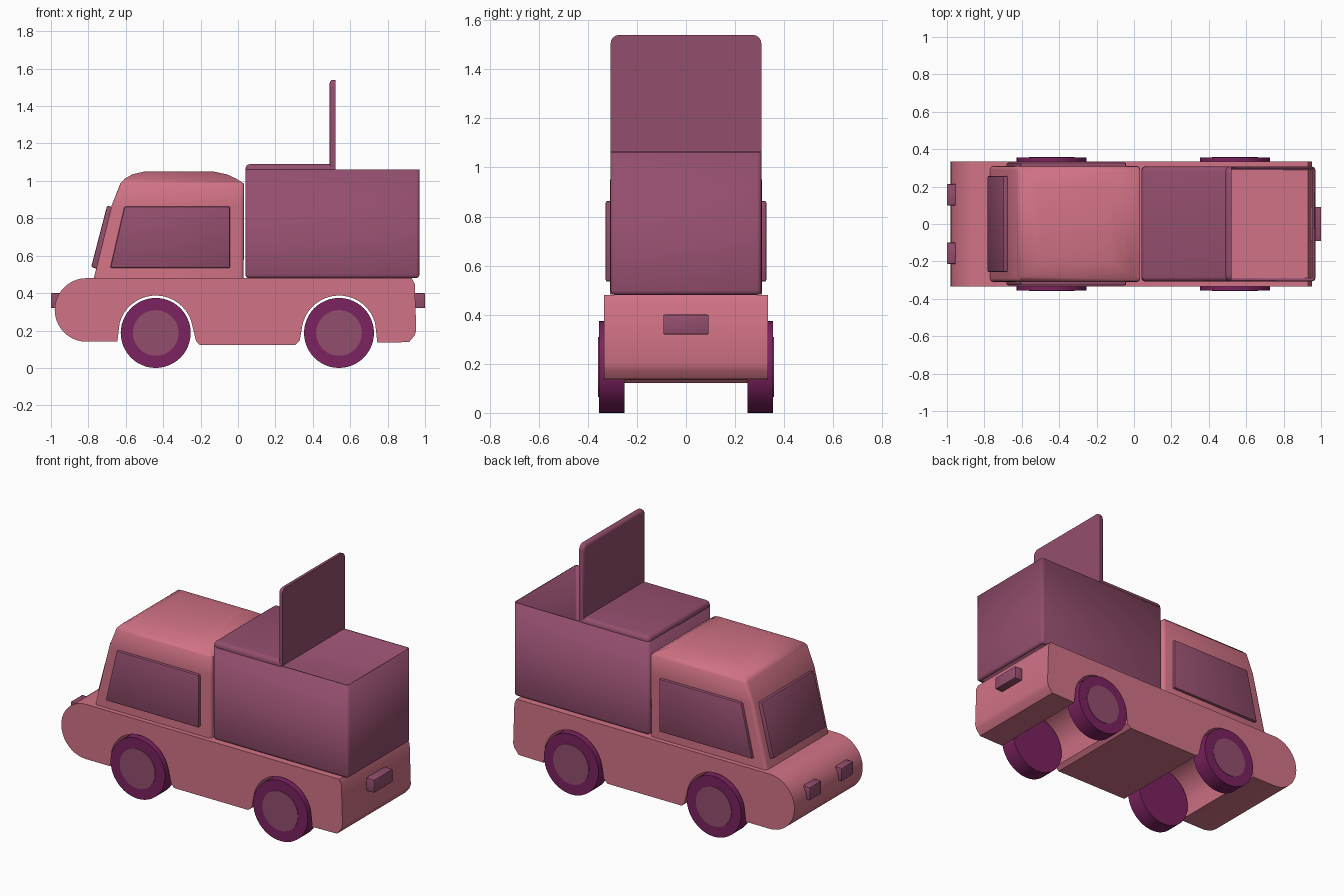
import bpy, bmesh, math
from mathutils import Matrix

if "Cube" in bpy.data.objects:
    bpy.data.objects.remove(bpy.data.objects["Cube"])


def material(name, rgb):
    m = bpy.data.materials.new(name)
    m.diffuse_color = (*rgb, 1)
    m.use_nodes = True
    m.node_tree.nodes["Principled BSDF"].inputs["Base Color"].default_value = m.diffuse_color
    return m


PINK = material("pink", (0.64, 0.17, 0.235))
PLUM = material("plum", (0.295, 0.076, 0.155))
PURPLE = material("deep purple", (0.2, 0.016, 0.115))


def finish(name, bm, mat, angle=35):
    bmesh.ops.recalc_face_normals(bm, faces=bm.faces[:])
    me = bpy.data.meshes.new(name)
    bm.to_mesh(me)
    bm.free()
    me.materials.append(mat)
    ob = bpy.data.objects.new(name, me)
    bpy.context.collection.objects.link(ob)
    bpy.ops.object.select_all(action='DESELECT')
    ob.select_set(True)
    bpy.context.view_layer.objects.active = ob
    bpy.ops.object.shade_smooth_by_angle(angle=math.radians(angle))
    return ob


def bevel(bm, edges, width, seg=3):
    bmesh.ops.bevel(bm, geom=edges, offset=width, segments=seg,
                    profile=0.5, affect='EDGES', clamp_overlap=True)


def prism(pts, y0, y1, width=0):
    """Extrude an xz outline along y."""
    bm = bmesh.new()
    f = bm.faces.new([bm.verts.new((x, y0, z)) for x, z in pts])
    r = bmesh.ops.extrude_face_region(bm, geom=[f])
    for v in r["geom"]:
        if isinstance(v, bmesh.types.BMVert):
            v.co.y = y1
    bmesh.ops.recalc_face_normals(bm, faces=bm.faces[:])
    if width:
        bevel(bm, bm.edges[:], width, 2)
    return bm


def block(x0, x1, y0, y1, z0, z1, width=0):
    return prism([(x0, z0), (x1, z0), (x1, z1), (x0, z1)], y0, y1, width)


def arc(cx, cz, rx, rz, a0, a1, n):
    out = []
    for i in range(n + 1):
        a = math.radians(a0 + (a1 - a0) * i / n)
        out.append((cx + rx * math.cos(a), cz + rz * math.sin(a)))
    return out


# Chassis with rounded nose and full-width wheel arches
FRONT, REAR, WZ = -0.44, 0.54, 0.187
outline = arc(-0.81, 0.31, 0.17, 0.17, 90, 270, 20)
outline += [(-0.645, 0.14)] + arc(FRONT, WZ, 0.2, 0.2, 165, 10, 18)
outline += [(-0.225, 0.145), (-0.205, 0.122), (0.305, 0.122), (0.33, 0.145)]
outline += arc(REAR, WZ, 0.2, 0.2, 170, 15, 18)
outline += [(0.745, 0.135), (0.915, 0.138), (0.945, 0.175), (0.953, 0.2),
            (0.945, 0.45), (0.93, 0.48)]
finish("chassis", prism(outline, -0.335, 0.335), PINK)

# Cab lofted through rectangular rings, narrowing to the roof
rings = [(0.482, -0.77, 0.03, 0.31), (0.87, -0.675, 0.033, 0.31),
         (0.985, -0.63, 0.033, 0.308), (1.012, -0.605, -0.01, 0.28),
         (1.035, -0.565, -0.06, 0.245), (1.05, -0.5, -0.13, 0.2)]
bm = bmesh.new()
loops = [[bm.verts.new(p) for p in ((a, -w, z), (b, -w, z), (b, w, z), (a, w, z))]
         for z, a, b, w in rings]
bm.faces.new(loops[0])
bm.faces.new(loops[-1])
for lo, hi in zip(loops, loops[1:]):
    for i in range(4):
        j = (i + 1) % 4
        bm.faces.new((lo[i], lo[j], hi[j], hi[i]))
bmesh.ops.recalc_face_normals(bm, faces=bm.faces[:])
uprights = [e for e in bm.edges if max(v.co.z for v in e.verts) < 1.0
            and abs(e.verts[0].co.z - e.verts[1].co.z) > 0.05]
bevel(bm, uprights, 0.02, 3)
finish("cab", bm, PINK, 50)

# Cab windows
side = [(-0.683, 0.535), (-0.042, 0.535), (-0.042, 0.863), (-0.607, 0.863)]
for s, label in ((-1, "right"), (1, "left")):
    finish("side_window_" + label, prism(side, s * 0.30, s * 0.328, 0.008), PLUM)
screen = [(-0.785, 0.54), (-0.74, 0.525), (-0.655, 0.855), (-0.70, 0.868)]
finish("windscreen", prism(screen, -0.257, 0.257, 0.008), PLUM)

# Open cargo box: thin walls, open above and standing on the chassis
bm = block(0.04, 0.97, -0.307, 0.307, 0.48, 1.06)
rim = [e for e in bm.edges if min(v.co.z for v in e.verts) < 1.0]
bevel(bm, rim, 0.018, 3)
bmesh.ops.recalc_face_normals(bm, faces=bm.faces[:])
bmesh.ops.delete(bm, geom=[f for f in bm.faces if abs(f.normal.z) > 0.99],
                 context='FACES')
box = finish("cargo_box", bm, PLUM)
walls = box.modifiers.new("walls", 'SOLIDIFY')
walls.thickness = 0.008
walls.offset = -1

# Fixed half of the lid, and the raised flap hinged on it
bm = block(0.04, 0.51, -0.307, 0.307, 1.055, 1.09)
top = [e for e in bm.edges if all(v.co.z > 1.08 for v in e.verts)
       and min(v.co.x for v in e.verts) < 0.1]
posts = [e for e in bm.edges if all(v.co.x < 0.1 for v in e.verts)
         and abs(e.verts[0].co.z - e.verts[1].co.z) > 0.01]
bevel(bm, top + posts, 0.026, 4)
finish("fixed_lid", bm, PLUM)

bm = block(0.49, 0.52, -0.307, 0.307, 1.062, 1.54)
corners = [e for e in bm.edges if all(v.co.z > 1.5 for v in e.verts)
           and abs(e.verts[0].co.x - e.verts[1].co.x) > 0.01]
bevel(bm, corners, 0.035, 4)
outer = [e for e in bm.edges if all(v.co.x < 0.495 for v in e.verts)]
bevel(bm, outer, 0.018, 3)
finish("raised_flap", bm, PLUM)

# Head lamps and rear lamp
for s, label in ((-1, "right"), (1, "left")):
    finish("head_lamp_" + label,
           block(-1.0, -0.95, s * 0.1, s * 0.213, 0.32, 0.40, 0.004), PLUM)
finish("rear_lamp", block(0.93, 1.0, -0.092, 0.092, 0.32, 0.40, 0.004), PLUM)


# Wheels: purple tyres with plum hub discs
def cylinder(name, x, y0, y1, r, mat):
    bm = bmesh.new()
    place = Matrix.Translation((x, (y0 + y1) / 2, WZ)) @ Matrix.Rotation(math.pi / 2, 4, 'X')
    bmesh.ops.create_cone(bm, cap_ends=True, segments=48, radius1=r, radius2=r,
                          depth=abs(y1 - y0), matrix=place)
    finish(name, bm, mat)


for x, end in ((FRONT, "front"), (REAR, "rear")):
    for s, label in ((-1, "right"), (1, "left")):
        cylinder(f"{end}_tyre_{label}", x, s * 0.25, s * 0.355, 0.187, PURPLE)
        cylinder(f"{end}_hub_{label}", x, s * 0.35, s * 0.358, 0.122, PLUM)
